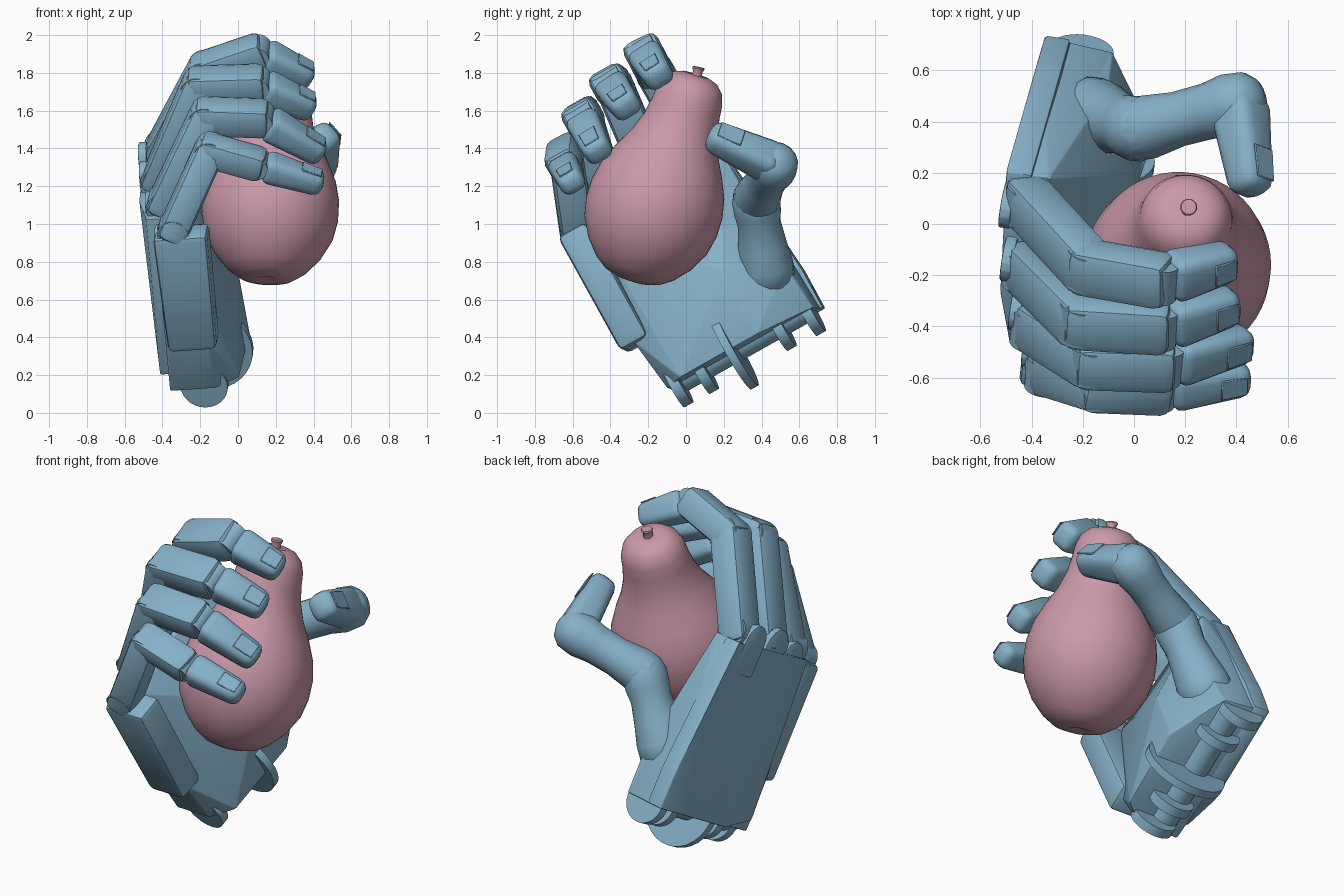
import bpy, bmesh, math
from mathutils import Vector

if "Cube" in bpy.data.objects:
    bpy.data.objects.remove(bpy.data.objects["Cube"])


def material(name, rgb):
    m = bpy.data.materials.new(name)
    m.use_nodes = True
    m.diffuse_color = (*rgb, 1)
    m.node_tree.nodes["Principled BSDF"].inputs["Base Color"].default_value = (*rgb, 1)
    return m


BLUE = material("steel blue", (0.24, 0.44, 0.58))
PINK = material("dusty pink", (0.60, 0.32, 0.40))

# Hand frame: across the knuckles, along the fingers, out of the palm
ACROSS = Vector((0.10, 0.87, 0.49)).normalized()
ALONG = Vector((-0.135, -0.475, 0.87)).normalized()
PALM = ACROSS.cross(ALONG)
WRIST = Vector((-0.40, 0.30, 0.34))


def hand(w, f, d):
    return WRIST + ACROSS * w + ALONG * f + PALM * d


def finish(name, bm, mat=BLUE, angle=38):
    bmesh.ops.recalc_face_normals(bm, faces=bm.faces)
    me = bpy.data.meshes.new(name)
    bm.to_mesh(me)
    bm.free()
    me.materials.append(mat)
    for p in me.polygons:
        p.use_smooth = True
    me.set_sharp_from_angle(angle=math.radians(angle))
    ob = bpy.data.objects.new(name, me)
    bpy.context.scene.collection.objects.link(ob)
    return ob


def bevel(bm, width, segments):
    bmesh.ops.recalc_face_normals(bm, faces=bm.faces)
    bm.normal_update()
    bmesh.ops.bevel(bm, geom=bm.edges[:], offset=width, segments=segments,
                    profile=0.5, affect='EDGES', clamp_overlap=True)


def hull(name, points, width=0.015):
    """Solid wrapped around points given in the hand frame."""
    bm = bmesh.new()
    for p in points:
        bm.verts.new(hand(*p))
    res = bmesh.ops.convex_hull(bm, input=bm.verts[:])
    loose = {v for v in res["geom_interior"] if isinstance(v, bmesh.types.BMVert)}
    bmesh.ops.delete(bm, geom=list(loose), context='VERTS')
    bmesh.ops.dissolve_limit(bm, angle_limit=0.03, verts=bm.verts[:], edges=bm.edges[:])
    bevel(bm, width, 2)
    return finish(name, bm)


def block(name, p, q, side, width, height, taper=1.0, rounding=0.05, segments=2):
    """Rounded bar from p to q; side is the hinge direction."""
    z = (q - p).normalized()
    x = (side - z * side.dot(z)).normalized()
    y = z.cross(x)
    bm = bmesh.new()
    bmesh.ops.create_cube(bm, size=1)
    length = (q - p).length
    for v in bm.verts:
        k = taper if v.co.z > 0 else 1
        v.co = p + x * v.co.x * width * k + y * v.co.y * height * k + z * (v.co.z + 0.5) * length
    bevel(bm, rounding, segments)
    return finish(name, bm)


def lathe(name, p, q, profile, mat=BLUE, sides=24, angle=38):
    """Turned solid along p to q; profile holds (fraction, radius)."""
    axis = q - p
    rot = axis.to_track_quat('Z', 'Y')
    bm = bmesh.new()
    rings = []
    for t, r in profile:
        rings.append([bm.verts.new(p + axis * t + rot @ Vector(
            (r * math.cos(math.tau * i / sides), r * math.sin(math.tau * i / sides), 0)))
            for i in range(sides)])
    for a, b in zip(rings, rings[1:]):
        for i in range(sides):
            j = (i + 1) % sides
            bm.faces.new((a[i], a[j], b[j], b[i]))
    bm.faces.new(rings[0])
    bm.faces.new(rings[-1])
    return finish(name, bm, mat, angle)


def disc(name, w, f, d, radius, thick):
    return lathe(name, hand(w - thick / 2, f, d), hand(w + thick / 2, f, d),
                 [(0, radius), (1, radius)], sides=32)


# Pear with stem
base, top = Vector((0.15, -0.29, 0.70)), Vector((0.21, 0.055, 1.79))
lathe("pear", base, top, [
    (0.012, 0.02), (0, 0.07), (0.02, 0.15), (0.06, 0.215), (0.13, 0.285), (0.22, 0.34),
    (0.31, 0.362), (0.4, 0.362), (0.49, 0.34), (0.58, 0.295), (0.67, 0.24), (0.76, 0.203),
    (0.84, 0.187), (0.90, 0.18), (0.95, 0.16), (0.985, 0.12), (1.0, 0.07), (0.995, 0.02)],
    PINK, 48, 80)
lathe("pear_stem", top - Vector((0, 0, 0.02)), top + Vector((0.004, 0.012, 0.04)),
      [(0, 0.028), (0.6, 0.026), (0.9, 0.034), (1, 0.03)], PINK, 12)

# Palm: back plate, core with raised thumb mound, and outer side slab
hull("back_plate", [(w, f, d + e) for w, f, d in (
    (0.49, -0.03, 0), (0.49, 0.2, 0), (0.42, 0.97, -0.01), (-0.12, 0.97, 0.02), (-0.12, -0.03, 0),
    (-0.34, 0.97, 0.08), (-0.36, 0.04, 0.03)) for e in (0, 0.1)])
hull("palm_core", [
    (-0.42, -0.03, 0.08), (-0.42, -0.03, 0.32), (-0.32, -0.03, 0.44), (0.15, -0.03, 0.45),
    (0.46, -0.03, 0.27), (0.48, -0.03, 0.03), (-0.46, 0.28, 0.12), (-0.46, 0.28, 0.33),
    (0.15, 0.36, 0.44), (0.44, 0.24, 0.29), (0.47, 0.24, 0.03), (0.12, 0.5, 0.33),
    (-0.36, 0.9, 0.12), (-0.36, 0.9, 0.25), (0.40, 0.97, 0.02), (0.42, 0.97, 0.16)], 0.025)
hull("side_slab", [(w, f, d) for w in (-0.54, -0.37)
                   for f, d in ((0.26, 0.12), (0.26, 0.38), (0.95, 0.13), (0.95, 0.42))], 0.03)

# Wrist lugs on a pivot
lathe("wrist_pivot", hand(-0.4, 0, 0.2), hand(0.4, 0, 0.2), [(0, 0.08), (1, 0.08)])
for i, (w, d) in enumerate(((-0.37, 0.26), (-0.22, 0.23), (0.25, 0.2), (0.42, 0.15))):
    disc(f"wrist_lug_{i + 1}", w, -0.03, d, 0.125, 0.055)
disc("wrist_wheel", -0.02, -0.01, 0.25, 0.235, 0.045)

# Rounded tongues of the back plate behind each knuckle
for i, (w, f, d) in enumerate(((0.28, 1.09, -0.01), (0.05, 1.10, 0.02), (-0.19, 1.05, 0.07), (-0.40, 0.96, 0.13))):
    arc = [math.pi * k / 8 for k in range(9)]
    hull(f"knuckle_tongue_{i + 1}", [
        (w + x, y, d + e) for e in (0, 0.045)
        for x, y in [(-0.085, 0.8), (0.085, 0.8)] + [(0.085 * math.cos(a), f - 0.1 + 0.1 * math.sin(a)) for a in arc]
    ], 0.006)


def nail(name, p, q, side, width, height, taper):
    z = (q - p).normalized()
    x = (side - z * side.dot(z)).normalized()
    out = z.cross(x)
    ends = [p.lerp(q, t) + out * (height / 2 * (1 + (taper - 1) * t) + 0.002) for t in (0.58, 0.92)]
    block(name, *ends, side, width * 0.55, 0.009, 0.9, 0.004, 1)


# Fingers: knuckle, two joints, tip, thickness
fingers = {
    "index": ((-0.41, 0.08, 1.38), (-0.18, -0.17, 1.81), (0.10, -0.22, 1.905), (0.39, -0.14, 1.77), 0.18),
    "middle": ((-0.42, -0.17, 1.24), (-0.21, -0.38, 1.73), (0.10, -0.40, 1.74), (0.40, -0.31, 1.61), 0.18),
    "ring": ((-0.39, -0.40, 1.11), (-0.17, -0.54, 1.57), (0.12, -0.55, 1.56), (0.45, -0.46, 1.37), 0.175),
    "little": ((-0.34, -0.58, 0.97), (-0.15, -0.64, 1.39), (0.10, -0.65, 1.32), (0.45, -0.60, 1.21), 0.16),
}
for name, (*joints, size) in fingers.items():
    k, a, b, t = map(Vector, joints)
    u, v, s = (a - k).normalized(), (b - a).normalized(), (t - b).normalized()
    wide = size * 1.12
    block(f"{name}_proximal", k - u * 0.07, a + u * 0.05, ACROSS, wide, size, 1.0, 0.045)
    block(f"{name}_middle", a - v * 0.06, b + v * 0.045, ACROSS, wide, size, 1.0, 0.045)
    start = b + s * 0.04
    block(f"{name}_distal", start, t, ACROSS, wide * 0.95, size * 0.95, 0.78, 0.045, 3)
    nail(f"{name}_nail", start, t, ACROSS, size, size * 0.95, 0.78)
    for part, c, r in (("knuckle", k, 0.52), ("joint", a, 0.48), ("tip_joint", b, 0.4)):
        h = ACROSS * size * 0.42
        lathe(f"{name}_{part}", c - h, c + h, [(0, size * r), (1, size * r)])

# Thumb
root, mid, joint = Vector((-0.18, 0.43, 0.70)), Vector((0.02, 0.37, 1.13)), Vector((0.40, 0.47, 1.31))
lathe("thumb_metacarpal", root, mid, [
    (-0.04, 0.13), (0, 0.15), (0.2, 0.15), (0.45, 0.13), (0.7, 0.115), (0.85, 0.125),
    (1.0, 0.128), (1.12, 0.11), (1.22, 0.07), (1.26, 0.02)], sides=16, angle=50)
lathe("thumb_proximal", mid, joint, [
    (-0.26, 0.03), (-0.2, 0.08), (-0.08, 0.12), (0.1, 0.125), (0.4, 0.108), (0.7, 0.11),
    (0.92, 0.125), (1.12, 0.115), (1.22, 0.08), (1.27, 0.02)], sides=16, angle=50)
start, tip = Vector((0.41, 0.48, 1.31)), Vector((0.46, 0.12, 1.475))
side = Vector((0.75, 0, 0.66)).cross(tip - start)
block("thumb_distal", start, tip, side, 0.21, 0.2, 0.74, 0.055, 3)
nail("thumb_nail", start, tip, side, 0.2, 0.2, 0.74)
